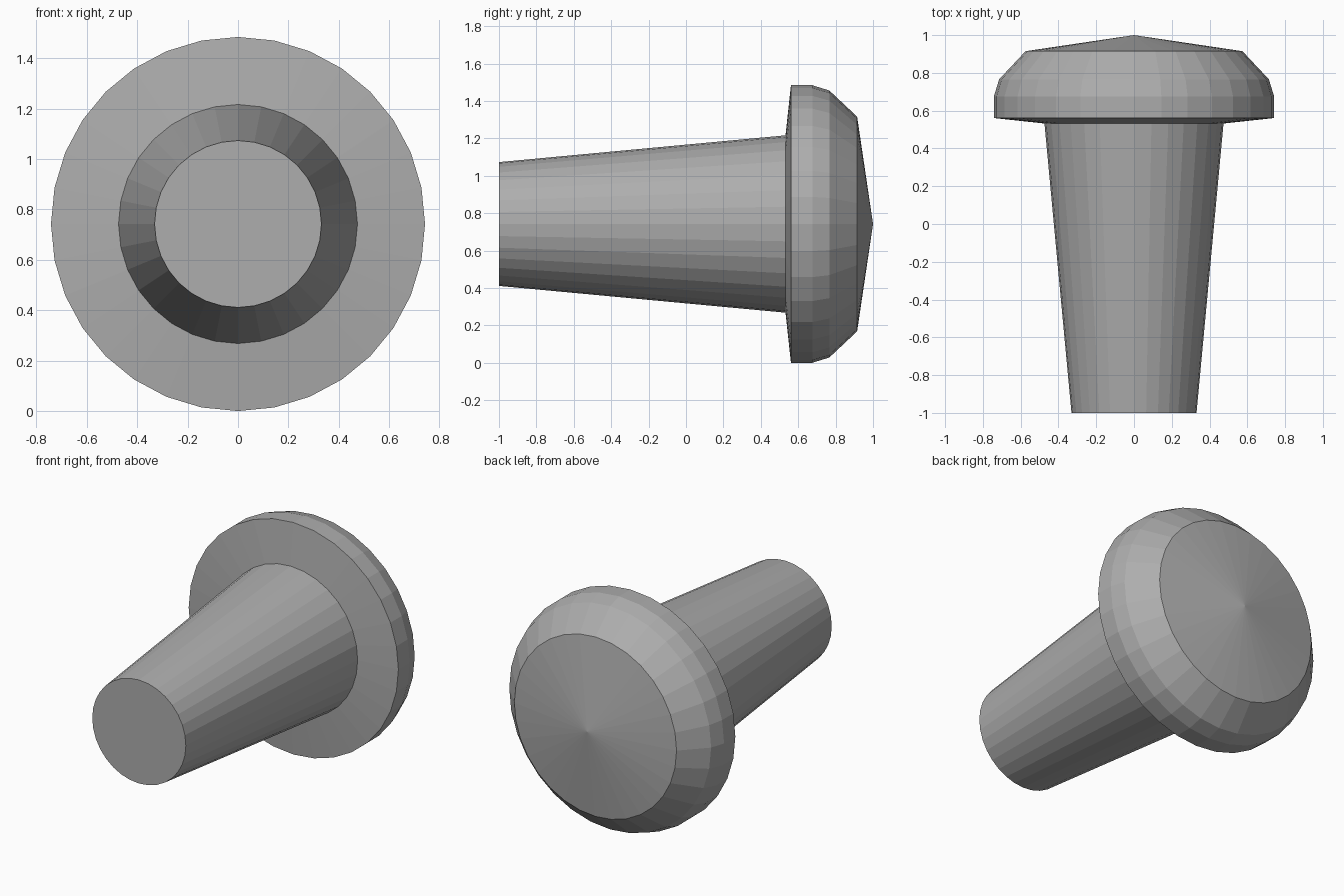
import bpy, bmesh
from math import sin, cos, tau

if "Cube" in bpy.data.objects:
    bpy.data.objects.remove(bpy.data.objects["Cube"])

SIDES = 32
AXIS_Z = 0.742

# Profile as (y, radius): tapered shank, flared underside, rounded rim, domed cap
PROFILE = [(-1.0, 0.331), (0.532, 0.474), (0.561, 0.742), (0.675, 0.742),
           (0.766, 0.714), (0.915, 0.574)]
CAP_TIP_Y = 1.0

bm = bmesh.new()
rings = [[bm.verts.new((r * sin(tau * i / SIDES), y, AXIS_Z + r * cos(tau * i / SIDES)))
          for i in range(SIDES)] for y, r in PROFILE]

# Side walls
for a, b in zip(rings, rings[1:]):
    for i in range(SIDES):
        j = (i + 1) % SIDES
        bm.faces.new((a[i], a[j], b[j], b[i]))

# Flat shank end and shallow cone on the head
bm.faces.new(rings[0])
tip = bm.verts.new((0, CAP_TIP_Y, AXIS_Z))
for i in range(SIDES):
    bm.faces.new((rings[-1][i], rings[-1][(i + 1) % SIDES], tip))

bmesh.ops.recalc_face_normals(bm, faces=bm.faces)
mesh = bpy.data.meshes.new("mushroom_head_peg")
bm.to_mesh(mesh)
bm.free()
peg = bpy.data.objects.new("mushroom_head_peg", mesh)
bpy.context.collection.objects.link(peg)

# Dark grey finish
grey = bpy.data.materials.new("dark_grey")
grey.diffuse_color = (0.42, 0.42, 0.42, 1)
grey.use_nodes = True
grey.node_tree.nodes["Principled BSDF"].inputs["Base Color"].default_value = grey.diffuse_color
mesh.materials.append(grey)
